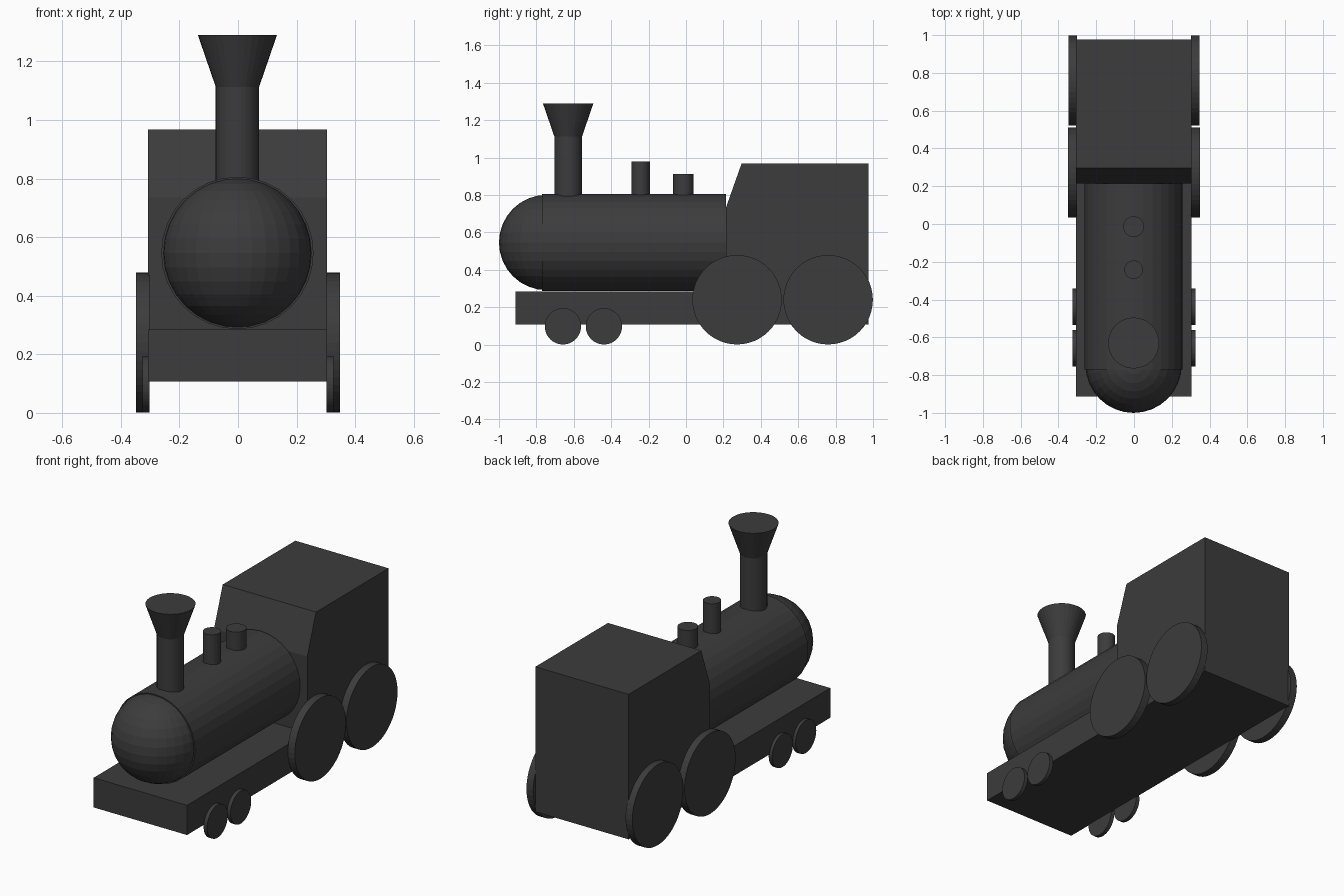
import bpy, bmesh
from math import pi
from mathutils import Matrix

if "Cube" in bpy.data.objects:
    bpy.data.objects.remove(bpy.data.objects["Cube"])

dark = bpy.data.materials.new("dark_grey")
dark.diffuse_color = (0.045, 0.045, 0.045, 1)
dark.use_nodes = True
dark.node_tree.nodes["Principled BSDF"].inputs["Base Color"].default_value = dark.diffuse_color
CX = -0.002


def finish(name, bm, smooth=False):
    bmesh.ops.recalc_face_normals(bm, faces=bm.faces)
    mesh = bpy.data.meshes.new(name)
    bm.to_mesh(mesh)
    bm.free()
    mesh.materials.append(dark)
    obj = bpy.data.objects.new(name, mesh)
    bpy.context.collection.objects.link(obj)
    return obj


def tube(name, centre, r1, r2, length, axis="Z", sides=32):
    """Capped cylinder or cone, centred on its axis."""
    turn = {"X": Matrix.Rotation(pi / 2, 4, "Y"),
            "Y": Matrix.Rotation(pi / 2, 4, "X"),
            "Z": Matrix.Identity(4)}[axis]
    bm = bmesh.new()
    bmesh.ops.create_cone(bm, cap_ends=True, segments=sides, radius1=r1,
                          radius2=r2, depth=length,
                          matrix=Matrix.Translation(centre) @ turn)
    return finish(name, bm)


def upright(name, y, r1, r2, z0, z1):
    return tube(name, (CX, y, (z0 + z1) / 2), r1, r2, z1 - z0)


# Chassis and cab: one side profile (y, z) extruded across x
profile = [(-0.912, 0.108), (0.977, 0.108), (0.977, 0.968), (0.297, 0.968),
           (0.215, 0.736), (0.215, 0.284), (-0.912, 0.284)]
bm = bmesh.new()
side = bm.faces.new([bm.verts.new((CX - 0.306, y, z)) for y, z in profile])
ext = bmesh.ops.extrude_face_region(bm, geom=[side])["geom"]
bmesh.ops.translate(bm, vec=(0.612, 0, 0),
                    verts=[v for v in ext if isinstance(v, bmesh.types.BMVert)])
finish("chassis_and_cab", bm)

# Boiler with a rounded nose
tube("boiler", (CX, -0.278, 0.546), 0.26, 0.26, 0.986, "Y")
bm = bmesh.new()
bmesh.ops.create_uvsphere(bm, u_segments=32, v_segments=16, radius=0.255,
                          matrix=Matrix.Translation((CX, -0.745, 0.546)))
finish("boiler_nose", bm)

# Chimney and the two small stacks
upright("chimney", -0.63, 0.074, 0.074, 0.7, 1.113)
upright("chimney_flare", -0.63, 0.074, 0.135, 1.113, 1.29)
upright("front_stack", -0.242, 0.049, 0.049, 0.7, 0.98)
upright("rear_stack", -0.014, 0.055, 0.055, 0.7, 0.912)

# Wheels on both sides: name, y, radius, outer x
wheels = [("rear_drive_wheel", 0.76, 0.239, 0.347),
          ("front_drive_wheel", 0.273, 0.239, 0.349),
          ("rear_small_wheel", -0.439, 0.097, 0.326),
          ("front_small_wheel", -0.658, 0.097, 0.326)]
for name, y, r, outer in wheels:
    for label, s in (("left", -1), ("right", 1)):
        inner = 0.303
        tube(f"{name}_{label}", (s * (inner + outer) / 2, y, r + 0.001),
             r, r, outer - inner, "X", 48)
